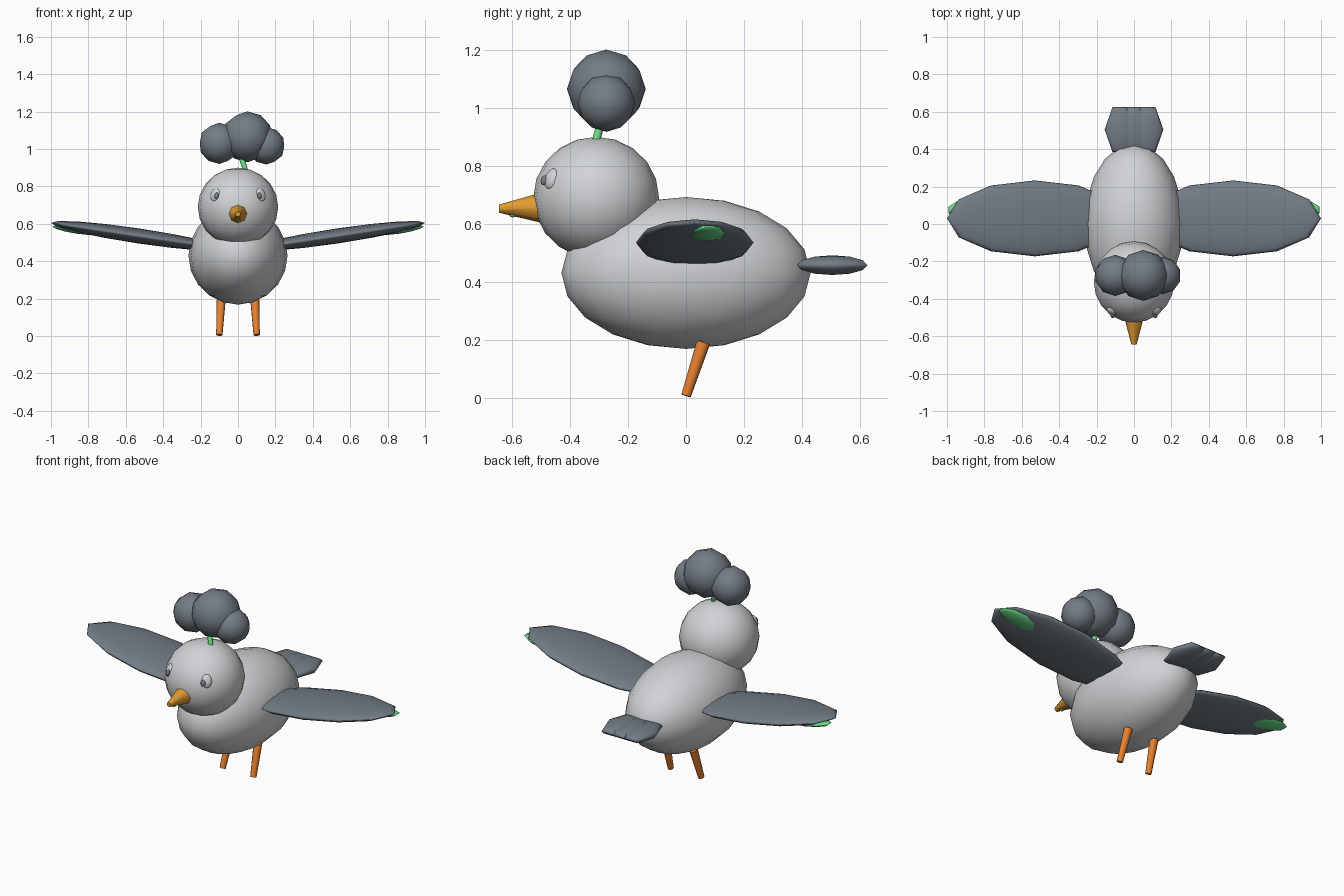
import bpy
from math import radians
from mathutils import Vector, Euler

cube = bpy.data.objects.get("Cube")
if cube:
    bpy.data.objects.remove(cube, do_unlink=True)


def material(name, r, g, b):
    m = bpy.data.materials.new(name)
    m.use_nodes = True
    m.diffuse_color = (r, g, b, 1)
    m.node_tree.nodes["Principled BSDF"].inputs["Base Color"].default_value = (r, g, b, 1)
    return m


WHITE = material("soft_white", 0.64, 0.65, 0.67)
GREY = material("slate_grey", 0.17, 0.2, 0.235)
YELLOW = material("beak_yellow", 0.76, 0.33, 0.03)
ORANGE = material("leg_orange", 0.8, 0.22, 0.03)
GREEN = material("leaf_green", 0.14, 0.7, 0.24)


def finish(name, mat, angle):
    ob = bpy.context.object
    ob.name = name
    ob.data.materials.append(mat)
    bpy.ops.object.shade_smooth_by_angle(angle=radians(angle))
    return ob


def blob(name, mat, loc, size, rot=(0, 0, 0), segs=12, rings=8):
    """Ellipsoid with the given half sizes."""
    bpy.ops.mesh.primitive_uv_sphere_add(segments=segs, ring_count=rings, radius=1,
                                         location=loc, rotation=rot)
    bpy.context.object.scale = size
    return finish(name, mat, 75)


def puff(name, mat, loc, radius):
    """Faceted ball."""
    bpy.ops.mesh.primitive_ico_sphere_add(subdivisions=2, radius=radius, location=loc)
    return finish(name, mat, 75)


def taper(name, mat, start, end, r1, r2, sides):
    """Tapered rod between two points."""
    a, b = Vector(start), Vector(end)
    bpy.ops.mesh.primitive_cone_add(vertices=sides, radius1=r1, radius2=r2,
                                    depth=(b - a).length, location=(a + b) / 2,
                                    rotation=(b - a).to_track_quat('Z', 'Y').to_euler())
    return finish(name, mat, 50)


# Body and head
head_centre = Vector((0, -0.31, 0.69))
blob("body", WHITE, (0, 0, 0.43), (0.265, 0.43, 0.262), segs=20, rings=10)
blob("head", WHITE, head_centre, (0.215, 0.217, 0.21), segs=20, rings=10)

# Beak with a small green crumb beneath
taper("beak", YELLOW, (0, -0.50, 0.655), (0, -0.645, 0.652), 0.052, 0.014, 8)
blob("crumb", GREEN, (0, -0.597, 0.635), (0.012, 0.016, 0.013))

# Crest of three puffs on a stem
taper("crest_stem", GREEN, (0.045, -0.315, 0.87), (0.01, -0.285, 0.98), 0.014, 0.014, 8)
puff("crest_middle", GREY, (0.05, -0.275, 1.065), 0.136)
puff("crest_right", GREY, (-0.1, -0.275, 1.03), 0.11)
puff("crest_left", GREY, (0.152, -0.275, 1.017), 0.1)

# Tail feathers
for x, side in ((-0.072, "right"), (0, "middle"), (0.072, "left")):
    blob("tail_feather_" + side, GREY, (x, 0.505, 0.457), (0.14, 0.085, 0.034),
         (0, 0, radians(90)), segs=6, rings=6)

# Paired parts
for s, side in ((1, "left"), (-1, "right")):
    tilt = (0, radians(-8.5) * s, 0)
    blob("wing_" + side, GREY, (s * 0.53, 0.03, 0.535), (0.475, 0.203, 0.04), tilt)
    blob("wing_patch_" + side, GREEN, (s * 0.86, 0.075, 0.567),
         (0.14, 0.06, 0.02), tilt, segs=10, rings=6)

    taper("leg_" + side, ORANGE, (s * 0.1, 0, 0.006), (s * 0.09, 0.06, 0.19), 0.017, 0.024, 10)

    # Eyes lie on the head, facing outwards
    out = Vector((s * 0.125, -0.16, 0.067)).normalized()
    turn = out.to_track_quat('-Y', 'Z').to_euler()
    blob("eye_" + side, WHITE, head_centre + out * 0.205, (0.03, 0.02, 0.038), turn)
    gaze = Vector((s * 0.115, -0.18, 0.06)).normalized()
    blob("pupil_" + side, GREY, head_centre + gaze * 0.222, (0.013, 0.01, 0.018), turn)
